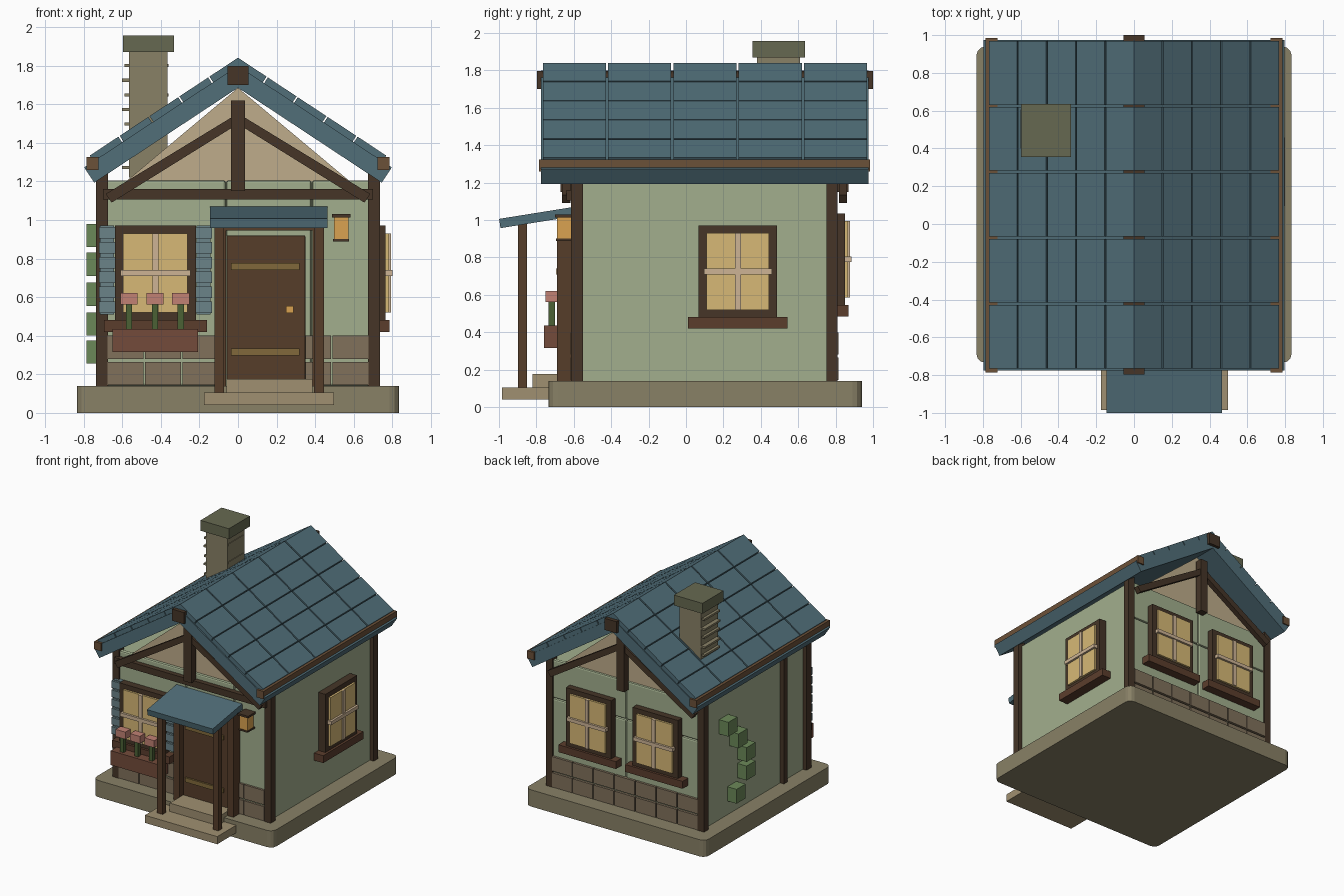
import bpy, bmesh, math
from mathutils import Matrix, Vector

if "Cube" in bpy.data.objects:
    bpy.data.objects.remove(bpy.data.objects["Cube"])

COL = dict(stone=(.53, .50, .40), block=(.50, .44, .36), wall=(.63, .68, .55), wood=(.28, .22, .17),
           door=(.34, .25, .18), sill=(.36, .25, .19), roof=(.32, .43, .47), gable=(.74, .67, .54),
           glass=(.84, .72, .46), trim=(.80, .70, .58), brass=(.50, .41, .24), leaf=(.42, .53, .35),
           stem=(.30, .38, .22), petal=(.75, .50, .45), planter=(.45, .30, .24), shutter=(.42, .51, .53),
           cap=(.40, .41, .32), step=(.62, .56, .44), eave=(.42, .32, .23), lamp=(.85, .63, .32))
MATS = {}


def mat(c):
    if c not in MATS:
        MATS[c] = bpy.data.materials.new(c)
        MATS[c].diffuse_color = (*[v ** 2.2 for v in COL[c]], 1)
    return MATS[c]


def finish(name, bm, color, m=None):
    if m:
        bm.transform(m)
    bmesh.ops.recalc_face_normals(bm, faces=bm.faces)
    me = bpy.data.meshes.new(name)
    bm.to_mesh(me)
    bm.free()
    ob = bpy.data.objects.new(name, me)
    me.materials.append(mat(color))
    bpy.context.collection.objects.link(ob)
    return ob


def box(name, x, y, z, color, m=None, bevel=0, vertical=False):
    """Box from (min, max) pairs."""
    bm = bmesh.new()
    bmesh.ops.create_cube(bm, size=1)
    for v in bm.verts:
        v.co = Vector([(a + b) / 2 + c * (b - a) for (a, b), c in zip((x, y, z), v.co)])
    if bevel:
        es = [e for e in bm.edges if not vertical or abs(e.verts[0].co.z - e.verts[1].co.z) > .01]
        bmesh.ops.bevel(bm, geom=es, offset=bevel, segments=3 if vertical else 2, profile=.5, affect='EDGES')
    return finish(name, bm, color, m)


def prism(name, pts, y, color):
    """Extrude an x-z profile along y."""
    bm = bmesh.new()
    f = bm.faces.new([bm.verts.new((px, y[0], pz)) for px, pz in pts])
    r = bmesh.ops.extrude_face_region(bm, geom=[f])
    bmesh.ops.translate(bm, vec=(0, y[1] - y[0], 0), verts=[g for g in r['geom'] if isinstance(g, bmesh.types.BMVert)])
    return finish(name, bm, color)


# foundation and walls
box('foundation', (-.835, .835), (-.735, .94), (0, .14), 'stone', bevel=.05, vertical=True)
box('wall_core', (-.70, .70), (-.575, .775), (.14, 1.2), 'wall')
for a, b in ((-.69, -.065), (-.06, .38), (.385, .69)):
    box('front_wall_panel', (a, b), (-.60, -.56), (.14, 1.205), 'wall', bevel=.012)
for a, b in ((-.69, -.003), (.003, .69)):
    for c, d in ((.14, .88), (.885, 1.205)):
        box('back_wall_panel', (a, b), (.76, .795), (c, d), 'wall', bevel=.012)

# corner posts and side stud
for s in (-1, 1):
    for y in ((-.615, -.55), (.75, .81)):
        box('corner_post', sorted((s * .675, s * .735)), y, (.14, 1.24), 'wood')
box('side_stud', (-.735, -.69), (-.30, -.25), (.14, 1.22), 'wood')

# stone wainscot, front and back
for i in range(7):
    x0 = -.68 + i * .1943
    for z in ((.145, .265), (.28, .40)):
        box('back_stone', (x0 + .004, x0 + .19), (.77, .815), z, 'block')
        if i not in (3, 4):
            box('front_stone', (x0 + .004, x0 + .19), (-.618, -.57), z, 'block')

# gables and timber truss at both ends
for y, yt in (((-.58, -.55), (-.67, -.61)), ((.75, .78), (.81, .87))):
    prism('gable', [(-.58, 1.2), (.58, 1.2), (0, 1.685)], y, 'gable')
    box('king_post', (-.035, .035), yt, (1.15, 1.62), 'wood')
    for s in (-1, 1):
        prism('brace', [(s * .685, 1.135), (s * .655, 1.09), (s * .02, 1.485), (s * .02, 1.54)],
              (yt[0] + .008, yt[1] - .008), 'wood')
box('tie_beam', (-.70, .70), (-.64, -.59), (1.105, 1.16), 'wood')

# roof: chevron slab, tiles, ridge and eave beams
ANG = math.atan(.66)
CA, SA = math.cos(ANG), math.sin(ANG)


def slope(s, n, side=1):
    return side * (s * CA + n * SA), 1.685 - s * SA + n * CA


E, T, TT = .745 / CA, .095, .13
prism('roof_slab', [(0, 1.685), slope(E, 0), slope(E, T), (0, 1.685 + T / CA),
                    slope(E, T, -1), slope(E, 0, -1)], (-.775, .975), 'roof')
for side in (-1, 1):
    for r in range(5):
        s0 = (r * .155 - TT * SA) / CA
        s1 = s0 + .155 / CA - .008
        for c in range(5):
            y0 = -.765 + c * .349
            prism('roof_tile', [slope(s0, T - .004, side), slope(s1, T - .004, side),
                                slope(s1, TT, side), slope(s0, TT, side)], (y0, y0 + .337), 'roof')
    box('eave_beam', sorted((side * .722, side * .786)), (-.785, .985), (1.26, 1.325), 'eave')
box('ridge_beam', (-.055, .055), (-.797, 1.0), (1.70, 1.797), 'wood')

# chimney with projecting brick courses
box('chimney', (-.565, -.365), (.38, .61), (1.22, 1.88), 'stone')
box('chimney_cap', (-.597, -.333), (.355, .635), (1.87, 1.957), 'cap')
for i in range(8):
    o = .012 * (i % 2)
    box('chimney_course', (-.60 + o, -.372 + o), (.40 - o, .605 - o), (1.263 + i * .0755, 1.279 + i * .0755), 'stone')


# windows: local outward direction is -y
def window(x, y, z, turn):
    m = Matrix.Translation((x, y, z)) @ Matrix.Rotation(math.radians(turn), 4, 'Z')
    box('window_frame', (-.21, .21), (-.065, .02), (-.245, .245), 'wood', m)
    box('window_glass', (-.167, .167), (-.082, 0), (-.205, .205), 'glass', m)
    box('window_mullion', (-.016, .016), (-.092, 0), (-.205, .205), 'trim', m)
    box('window_transom', (-.182, .182), (-.10, 0), (-.015, .015), 'trim', m)
    box('window_sill', (-.267, .267), (-.085, .02), (-.305, -.243), 'sill', m)


window(-.428, -.595, .725, 0)
window(.70, .277, .725, 90)
for x in (-.31, .31):
    window(x, .785, .79, 180)

# shutters beside the front window
for x in (-.678, -.178):
    box('shutter', (x - .036, x + .036), (-.635, -.59), (.51, .97), 'shutter')
    for i in range(6):
        z = .518 + i * .077
        box('shutter_slat', (x - .042, x + .042), (-.652, -.60), (z, z + .06), 'shutter')

# flower box
box('flower_box', (-.65, -.207), (-.76, -.63), (.315, .435), 'planter')
for x in (-.565, -.43, -.297):
    box('flower_stem', (x - .016, x + .016), (-.735, -.70), (.42, .57), 'stem')
    box('flower_head', (x - .045, x + .045), (-.752, -.685), (.562, .622), 'petal')

# ivy on the left wall
for y, z in ((.50, .92), (.365, .77), (.257, .615), (.257, .46), (.39, .315)):
    box('ivy_clump', (-.785, -.69), (y - .06, y + .06), (z - .06, z + .06), 'leaf')

# door, frame and fittings
box('door', (-.06, .35), (-.64, -.59), (.165, .92), 'door', bevel=.008)
for z in (.315, .758):
    box('door_strap', (-.035, .318), (-.655, -.63), (z - .018, z + .018), 'brass')
box('door_knob', (.25, .287), (-.68, -.63), (.517, .555), 'lamp')
for x in ((-.115, -.062), (.385, .44)):
    box('door_jamb', x, (-.69, -.59), (.14, .96), 'door')
box('door_lintel', (-.115, .44), (-.69, -.59), (.945, 1.0), 'door')

# porch: steps, posts and sloped canopy
box('lower_step', (-.175, .497), (-.985, -.70), (.042, .106), 'step')
box('upper_step', (-.06, .385), (-.82, -.60), (.106, .176), 'step')
for x in ((-.122, -.072), (.395, .445)):
    box('porch_post', x, (-.897, -.85), (.10, .985), 'door')
tilt = Matrix.Translation((.16, -.80, 1.013)) @ Matrix.Rotation(math.atan(.16), 4, 'X')
box('porch_roof', (-.305, .305), (-.198, .198), (-.025, .025), 'roof', tilt)

# wall lantern
box('lantern_glass', (.497, .572), (-.69, -.61), (.90, 1.015), 'lamp')
box('lantern_cap', (.487, .584), (-.70, -.59), (1.013, 1.03), 'wood')
box('lantern_base', (.493, .576), (-.695, -.60), (.888, .902), 'wood')

for m in bpy.data.materials:
    if m.users and not m.is_grease_pencil:
        m.use_nodes = True
        m.node_tree.nodes["Principled BSDF"].inputs["Base Color"].default_value = m.diffuse_color
